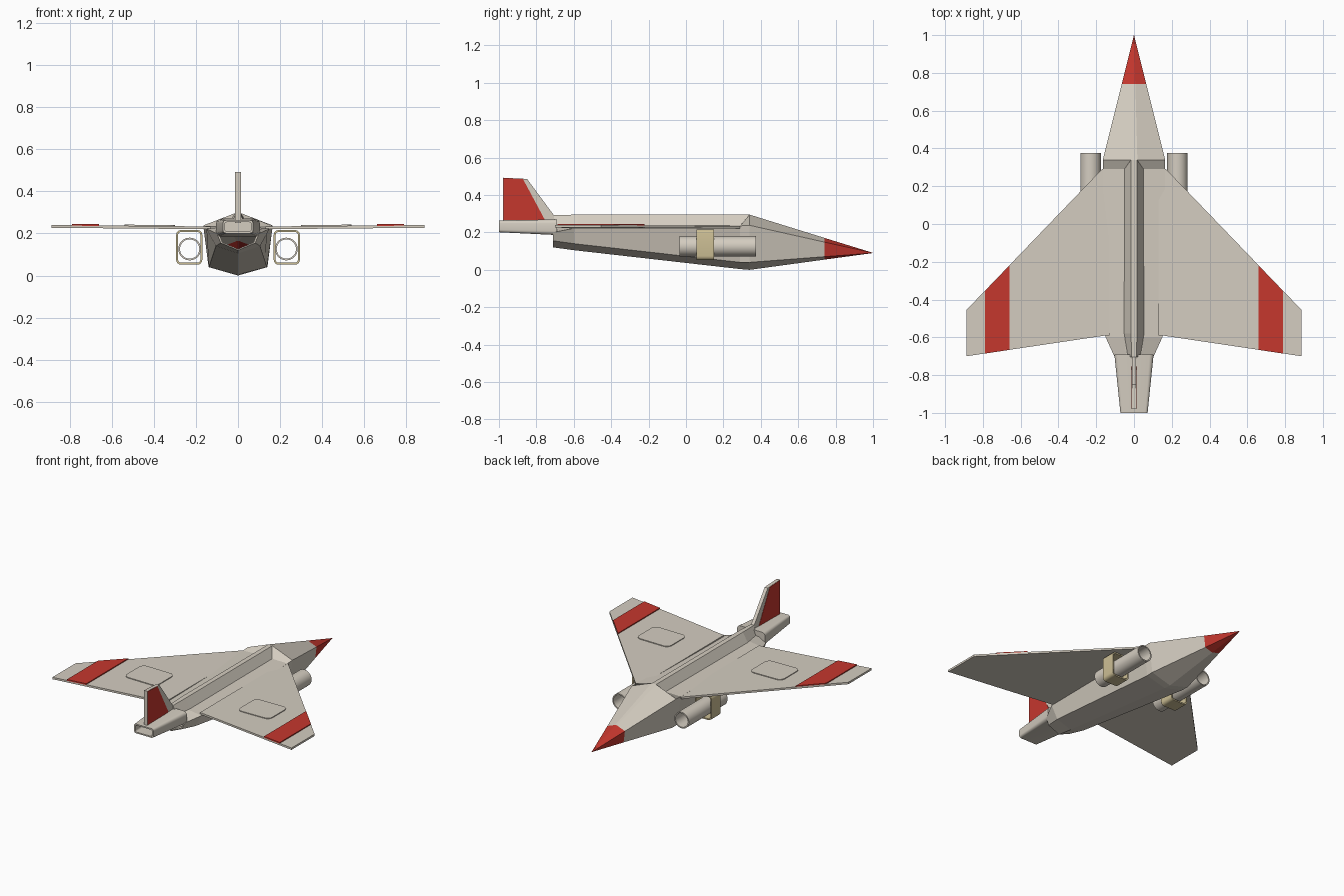
import bpy, bmesh, math

if "Cube" in bpy.data.objects:
    bpy.data.objects.remove(bpy.data.objects["Cube"])


def material(name, rgb):
    m = bpy.data.materials.new(name)
    m.diffuse_color = (*rgb, 1)
    m.use_nodes = True
    m.node_tree.nodes["Principled BSDF"].inputs["Base Color"].default_value = m.diffuse_color
    return m


CREAM = material("cream", (0.66, 0.61, 0.53))
RED = material("red", (0.56, 0.038, 0.027))
TAN = material("tan", (0.61, 0.52, 0.30))


def make(name, bm, mats, mirror=False, smooth=False):
    bmesh.ops.recalc_face_normals(bm, faces=bm.faces)
    me = bpy.data.meshes.new(name)
    bm.to_mesh(me)
    bm.free()
    ob = bpy.data.objects.new(name, me)
    bpy.context.collection.objects.link(ob)
    for m in mats:
        me.materials.append(m)
    if mirror:
        ob.modifiers.new("Mirror", 'MIRROR')
    if smooth:
        bpy.ops.object.select_all(action='DESELECT')
        ob.select_set(True)
        bpy.context.view_layer.objects.active = ob
        bpy.ops.object.shade_smooth_by_angle(angle=math.radians(35))
    return ob


def loft(sections, caps=True, closed=False):
    """Skin (y, [(x, z)...]) rings of equal point count."""
    bm = bmesh.new()
    rings = [[bm.verts.new((x, y, z)) for x, z in pts] for y, pts in sections]
    pairs = list(zip(rings, rings[1:])) + ([(rings[-1], rings[0])] if closed else [])
    n = len(rings[0])
    for a, b in pairs:
        for i in range(n):
            j = (i + 1) % n
            bm.faces.new((a[i], a[j], b[j], b[i]))
    if caps and not closed:
        bm.faces.new(rings[0])
        bm.faces.new(rings[-1])
    return bm


def full(half):
    """Mirror a right-hand half section."""
    return half + [(-x, z) for x, z in reversed(half) if x > 0]


def scaled(pts, s, cx, cz):
    return [(cx + (x - cx) * s, cz + (z - cz) * s) for x, z in pts]


def round_rect(w, h, r, cx, cy, seg=4):
    """Rounded rectangle outline from half width, half height and radius."""
    pts = []
    for k, (sx, sy) in enumerate(((1, 1), (-1, 1), (-1, -1), (1, -1))):
        for i in range(seg + 1):
            a = math.pi / 2 * (k + i / seg)
            pts.append((cx + sx * (w - r) + r * math.cos(a),
                        cy + sy * (h - r) + r * math.sin(a)))
    return pts


def wing_slab(name, outline, low, high, mat):
    """Plate following the slight upward slope of the wing, on both sides."""
    bm = bmesh.new()
    bot, top = [[bm.verts.new((x, y, 0.009 * x + h)) for x, y in outline]
                for h in (low, high)]
    bm.faces.new(bot)
    bm.faces.new(top)
    for i in range(len(bot)):
        j = (i + 1) % len(bot)
        bm.faces.new((bot[i], bot[j], top[j], top[i]))
    return make(name, bm, [mat], mirror=True)


# Fuselage: faceted shell, open at the rear, with a red nose
rear = full([(0, .12), (.082, .155), (.1, .2), (.04, .235)])
aft = full([(0, .105), (.105, .14), (.15, .222), (.05, .235)])
step = full([(0, .004), (.138, .04), (.165, .235), (.05, .237)])
peak = full([(0, 0), (.14, .04), (.165, .238), (.018, .295)])
nose = (0, .09)
NOSE_Y = .74
bm = loft([
    (.96, scaled(peak, .01, *nose)),
    (NOSE_Y - .01, scaled(peak, .36, *nose)),
    (.29, scaled(step, .93, 0, .125)),
    (-.6, scaled(aft, .92, 0, .175)),
    (-.71, scaled(rear, .9, 0, .18)),
    (-.71, rear), (-.6, aft), (.29, step), (.34, peak),
    (NOSE_Y, scaled(peak, .394, *nose)),
    (1.0, scaled(peak, .003, *nose))])
for f in bm.faces:
    f.material_index = int(f.calc_center_median().y > NOSE_Y)
make("fuselage", bm, [CREAM, RED])

# Spine ridge along the back
make("spine", loft([
    (.34, full([(.055, .23), (.016, .295)])),
    (-.58, full([(.055, .23), (.016, .295)])),
    (-.705, full([(.035, .23), (.012, .293)]))]), [CREAM])

# Hollow tail boom
boom_front = round_rect(.104, .042, .022, 0, .228)
boom_back = round_rect(.072, .031, .014, 0, .232)
make("tail_boom", loft([
    (-.69, boom_front), (-1.0, boom_back),
    (-1.0, round_rect(.062, .022, .01, 0, .232)),
    (-.74, round_rect(.085, .03, .015, 0, .229))]), [CREAM], smooth=True)


def fin_plate(name, profile, half, mat):
    bm = bmesh.new()
    a, b = [[bm.verts.new((x, y, z)) for y, z in profile] for x in (-half, half)]
    bm.faces.new(a)
    bm.faces.new(b)
    for i in range(len(a)):
        j = (i + 1) % len(a)
        bm.faces.new((a[i], a[j], b[j], b[i]))
    return bm


# Tail fin, with thin red plates on both sides
make("tail_fin", fin_plate("fin", [(-.977, .25), (-.977, .492), (-.85, .486),
     (-.705, .29), (-.705, .25)], .0115, CREAM), [CREAM])
make("fin_red_panel", fin_plate("panel", [(-.976, .266), (-.976, .491), (-.872, .486),
     (-.755, .268)], .0135, RED), [RED])
# Cream strip keeps the fin edges plain
make("fin_rear_edge", fin_plate("edge", [(-.979, .25), (-.979, .493), (-.976, .493),
     (-.976, .25)], .0135, CREAM), [CREAM])


# Delta wings with red bands and raised rounded panels
def lead(x):
    return .29 - (x - .17) * 1.042


def trail(x):
    return -.59 - (x - .15) * .15


wing_slab("wing", [(.13, .29), (.17, .29), (.887, -.455), (.887, -.70),
                   (.15, -.59), (.13, -.59)], .219, .232, CREAM)
X0, X1 = .66, .79
wing_slab("wing_red_band", [(X0, lead(X0)), (X1, lead(X1)), (X1, trail(X1)),
                            (X0, trail(X0))], .230, .2385, RED)
wing_slab("wing_panel", round_rect(.12, .10, .035, .42, -.34), .230, .237, CREAM)


# Engine tubes, open at both ends
def circle(r):
    return [(.23 + r * math.cos(2 * math.pi * i / 32),
             .126 + r * math.sin(2 * math.pi * i / 32)) for i in range(32)]


make("engine_tube", loft([(-.035, circle(.054)), (.375, circle(.054)),
                          (.375, circle(.046)), (-.035, circle(.046))],
                         closed=True), [CREAM], mirror=True, smooth=True)

# Rounded rectangular brackets holding the tubes under the wings
outer = round_rect(.062, .082, .022, .232, .134)
inner = round_rect(.053, .073, .014, .232, .134)
make("engine_bracket", loft([(.055, outer), (.15, outer), (.15, inner), (.055, inner)],
                            closed=True), [TAN], mirror=True, smooth=True)
